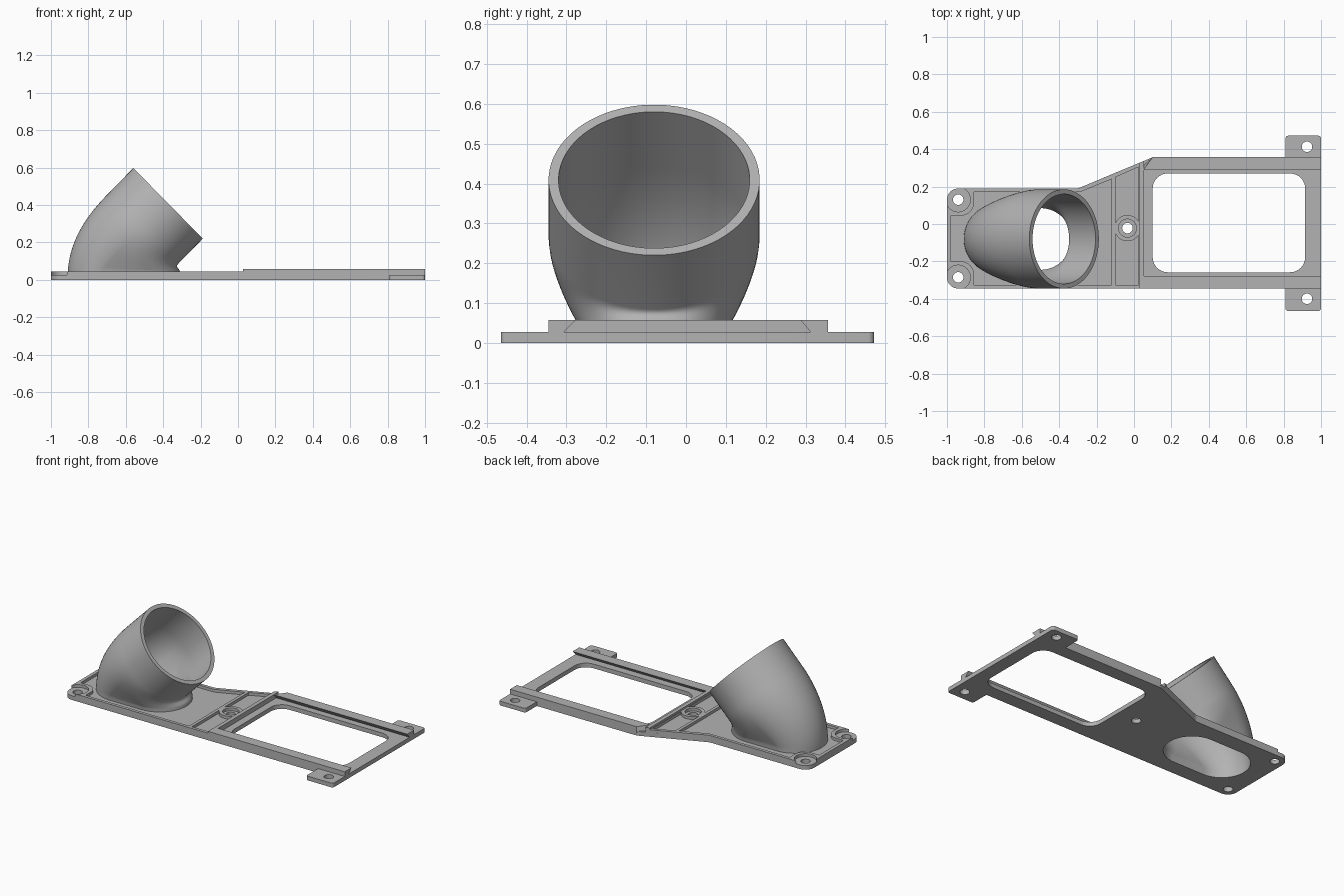
import bpy, bmesh, math
from mathutils import Vector

old = bpy.data.objects.get("Cube")
if old:
    bpy.data.objects.remove(old, do_unlink=True)

grey = bpy.data.materials.new("plain grey")
grey.use_nodes = True
colour = (0.45, 0.45, 0.45, 1)
grey.diffuse_color = colour
grey.node_tree.nodes["Principled BSDF"].inputs["Base Color"].default_value = colour

FLOOR, RIM, RAIL = 0.027, 0.045, 0.057
DUCT_Y, WALL = -0.08, 0.025


def make(name, bm):
    bmesh.ops.recalc_face_normals(bm, faces=bm.faces)
    mesh = bpy.data.meshes.new(name)
    bm.to_mesh(mesh)
    bm.free()
    mesh.materials.append(grey)
    obj = bpy.data.objects.new(name, mesh)
    bpy.context.collection.objects.link(obj)
    return obj


def fillet(pts, steps=8):
    """Round each (x, y, radius) corner of a polygon."""
    out = []
    for i, (x, y, r) in enumerate(pts):
        p = Vector((x, y))
        if not r:
            out.append(p)
            continue
        a = (Vector(pts[i - 1][:2]) - p).normalized()
        b = (Vector(pts[(i + 1) % len(pts)][:2]) - p).normalized()
        half = a.angle(b) / 2
        centre = p + (a + b).normalized() * r / math.sin(half)
        s, e = p + a * r / math.tan(half) - centre, p + b * r / math.tan(half) - centre
        sweep = math.pi - 2 * half
        for k in range(steps + 1):
            t = k / steps
            out.append(centre + (s * math.sin((1 - t) * sweep) + e * math.sin(t * sweep)) / math.sin(sweep))
    return out


def prism(name, pts, z0, z1):
    bm = bmesh.new()
    face = bm.faces.new([bm.verts.new((p[0], p[1], z0)) for p in pts])
    new = bmesh.ops.extrude_face_region(bm, geom=[face])["geom"]
    bmesh.ops.translate(bm, vec=(0, 0, z1 - z0), verts=[v for v in new if isinstance(v, bmesh.types.BMVert)])
    return make(name, bm)


def box(name, x0, x1, y0, y1, z0, z1):
    return prism(name, [(x0, y0), (x1, y0), (x1, y1), (x0, y1)], z0, z1)


def disc(name, x, y, r, z0, z1, n=40):
    ring = [(x + r * math.cos(math.tau * i / n), y + r * math.sin(math.tau * i / n)) for i in range(n)]
    return prism(name, ring, z0, z1)


def combine(target, tool, op="DIFFERENCE"):
    mod = target.modifiers.new("join", "BOOLEAN")
    mod.object, mod.operation, mod.solver = tool, op, "EXACT"
    bpy.context.view_layer.objects.active = target
    bpy.ops.object.modifier_apply(modifier=mod.name)
    bpy.data.objects.remove(tool, do_unlink=True)


# Mounting plate with side tabs
plate = prism("mounting_plate", fillet([
    (-1, -0.345, 0.06), (0.81, -0.345, 0), (0.81, -0.465, 0.015), (1, -0.465, 0.015),
    (1, 0.472, 0.015), (0.81, 0.472, 0.015), (0.81, 0.357, 0), (0.10, 0.357, 0.06),
    (-0.30, 0.19, 0.06), (-1, 0.19, 0.06)]), 0, FLOOR)

# Raised rim on the duct half, with two pockets
rim = prism("rim", fillet([
    (-1, -0.345, 0.06), (0.05, -0.345, 0), (0.05, 0.336, 0),
    (-0.30, 0.19, 0.06), (-1, 0.19, 0.06)]), FLOOR - 0.01, RIM)
combine(rim, prism("duct_pocket", fillet([
    (-0.855, 0.17, 0), (-0.29, 0.17, 0.04), (-0.12, 0.24, 0), (-0.12, -0.325, 0),
    (-0.855, -0.325, 0), (-0.855, -0.20, 0.07), (-0.978, -0.20, 0),
    (-0.978, 0.045, 0), (-0.855, 0.045, 0.07)]), 0, 0.1))
combine(rim, prism("middle_pocket", [
    (-0.10, -0.325), (0.025, -0.325), (0.025, 0.305), (-0.10, 0.25)], 0, 0.1))

corner_holes = [(-0.94, 0.13), (-0.94, -0.285)]
middle_hole = (-0.035, -0.022)
combine(rim, disc("middle_boss", *middle_hole, 0.07, FLOOR - 0.01, RIM), "UNION")
combine(rim, disc("boss_bore", *middle_hole, 0.048, 0, 0.1))
for spot in corner_holes:
    combine(rim, disc("counterbore", *spot, 0.065, 0, 0.1))
combine(plate, rim, "UNION")

# Dovetail slide rails, and the stop wall at their inner end
for name, outer, lip, foot in (("right_rail", -0.345, -0.277, -0.307), ("left_rail", 0.357, 0.288, 0.313)):
    bm = bmesh.new()
    section = [(outer, FLOOR - 0.01), (foot, FLOOR - 0.01), (foot, FLOOR), (lip, RAIL), (outer, RAIL)]
    start = [bm.verts.new((0.05 if outer < 0 or y < 0.32 else 0.10, y, z)) for y, z in section]
    end = [bm.verts.new((1, y, z)) for y, z in section]
    bm.faces.new(start)
    bm.faces.new(end)
    for i in range(len(section)):
        j = (i + 1) % len(section)
        bm.faces.new((start[i], start[j], end[j], end[i]))
    combine(plate, make(name, bm), "UNION")
combine(plate, prism("stop_wall", [
    (0.028, -0.345), (0.053, -0.345), (0.053, 0.337), (0.028, 0.327)], FLOOR - 0.01, RAIL), "UNION")

# Window and screw holes
combine(plate, prism("window", fillet([
    (0.10, -0.258, 0.08), (0.915, -0.258, 0.08), (0.915, 0.27, 0.08), (0.10, 0.27, 0.08)]), -0.1, 0.2))
for spot in corner_holes + [middle_hole, (0.925, 0.413), (0.925, -0.40)]:
    combine(plate, disc("screw_hole", *spot, 0.028, -0.1, 0.2))


def bezier(p, t):
    a, b, c, d = (Vector(q) for q in p)
    s = 1 - t
    return a * s**3 + b * 3 * s * s * t + c * 3 * s * t * t + d * t**3


# Duct: slot-shaped foot blending into an angled round mouth
N = 72
BACK = [(-0.91, 0.045), (-0.90, 0.22), (-0.80, 0.355), (-0.69, 0.465)]
FRONT = [(-0.31, 0.045), (-0.315, 0.06), (-0.335, 0.07), (-0.32, 0.085)]
STEPS = 18
sections = [(Vector((-0.91, 0.001)), Vector((-0.31, 0.001)), 0.0)]
sections += [(bezier(BACK, i / STEPS), bezier(FRONT, i / STEPS), i / STEPS) for i in range(STEPS + 1)]
sections.append((Vector((-0.56, 0.598)), Vector((-0.188, 0.22)), 1.0))


def ring(back, front, t, inset):
    centre, along = (back + front) / 2, (front - back).normalized()
    a = (front - back).length / 2
    b = 0.19 + 0.075 * math.sin(t * math.pi / 2)
    m = max(a - b, 0) * (1 - t)
    pts = []
    for i in range(N):
        th = math.tau * (i + 0.5) / N
        c = math.cos(th)
        p = centre + along * (math.copysign(m, c) + (a - m - inset) * c)
        pts.append((p.x, DUCT_Y + (b - inset) * math.sin(th), p.y))
    return pts


bm = bmesh.new()
loops = [ring(*s, 0) for s in sections] + [ring(*s, WALL) for s in reversed(sections)]
loops = [[bm.verts.new(p) for p in loop] for loop in loops]
for k, lower in enumerate(loops):
    upper = loops[(k + 1) % len(loops)]
    for i in range(N):
        j = (i + 1) % N
        bm.faces.new((lower[i], lower[j], upper[j], upper[i]))
duct = make("angled_duct", bm)

# Duct opening through the plate
combine(plate, prism("duct_opening", [p[:2] for p in ring(*sections[0], WALL)], -0.1, 0.2))

for obj in (plate, duct):
    bpy.ops.object.select_all(action="DESELECT")
    obj.select_set(True)
    bpy.context.view_layer.objects.active = obj
    bpy.ops.object.shade_smooth_by_angle(angle=math.radians(35))
